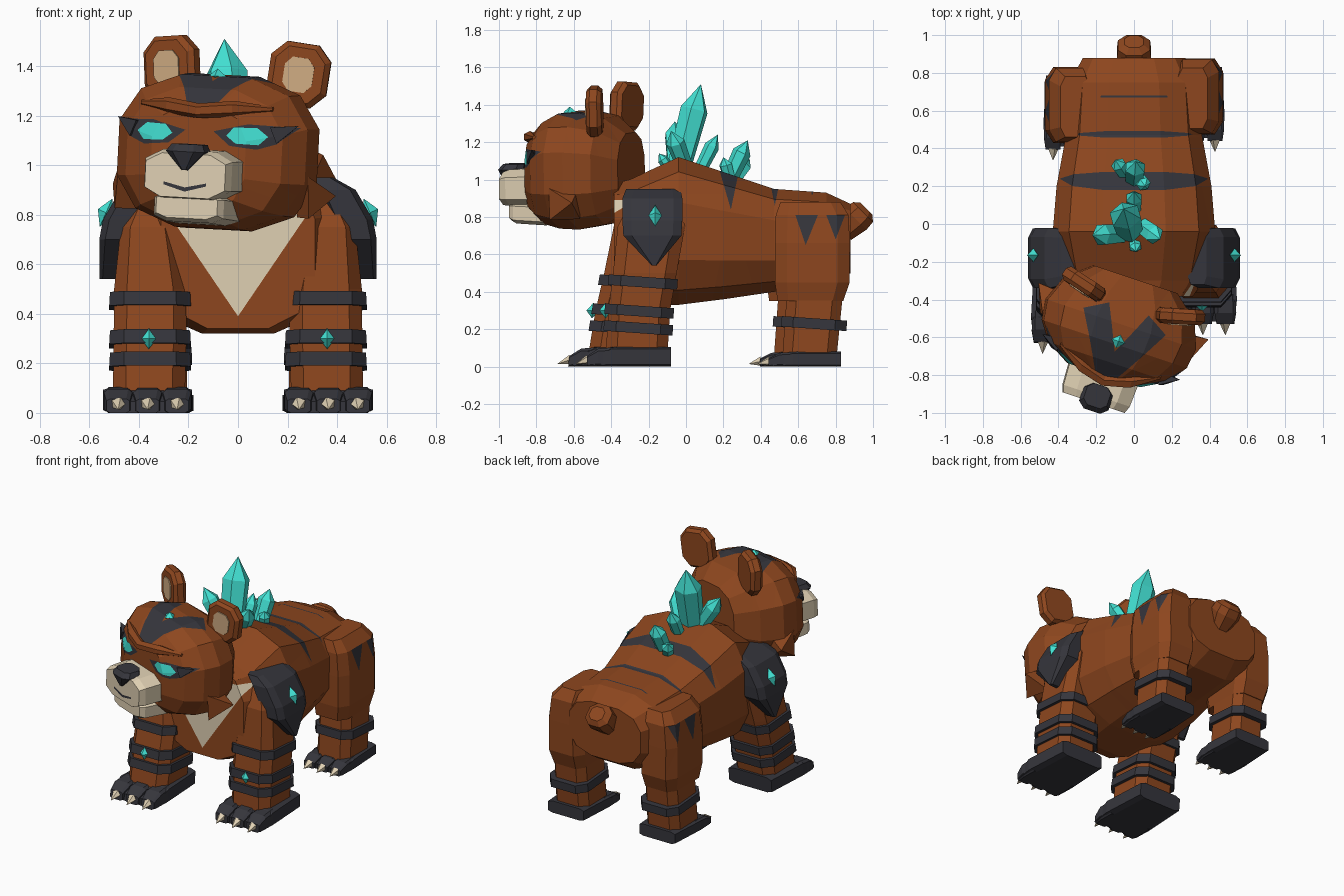
import bpy, bmesh
from math import sin, cos, pi, radians, copysign
from mathutils import Matrix, Vector

cube = bpy.data.objects.get("Cube")
if cube:
    bpy.data.objects.remove(cube, do_unlink=True)


def material(name, r, g, b):
    m = bpy.data.materials.new(name)
    m.use_nodes = True
    m.diffuse_color = (r, g, b, 1)
    m.node_tree.nodes["Principled BSDF"].inputs["Base Color"].default_value = (r, g, b, 1)
    return m


FUR = material("brown_fur", .268, .062, .013)
DARK = material("charcoal", .036, .036, .045)
CREAM = material("cream", .74, .63, .45)
TAN = material("ear_tan", .64, .42, .23)
TEAL = material("teal_crystal", .055, .75, .65)
I = Matrix()


def loft(name, axis, stations, mat, n=8, p=4, M=I):
    """Skin rounded-box rings; station = position, centre pair, half-size pair."""
    angles = [2 * pi * (i + .5) / n for i in range(n)]
    unit = [(copysign(abs(cos(t)) ** (2 / p), cos(t)), copysign(abs(sin(t)) ** (2 / p), sin(t)))
            for t in angles]
    top_u, top_v = max(u for u, v in unit), max(v for u, v in unit)
    bm, rings = bmesh.new(), []
    for pos, ca, cb, ra, rb in stations:
        ring = []
        for u, v in unit:
            a, b = ca + ra * u / top_u, cb + rb * v / top_v
            co = {"x": (pos, a, b), "y": (a, pos, b), "z": (a, b, pos)}[axis]
            ring.append(bm.verts.new(co))
        rings.append(ring)
    for r, s in zip(rings, rings[1:]):
        for i in range(n):
            j = (i + 1) % n
            bm.faces.new((r[i], r[j], s[j], s[i]))
    bm.faces.new(rings[0])
    bm.faces.new(rings[-1])
    bmesh.ops.remove_doubles(bm, verts=bm.verts, dist=.0005)
    bm.transform(M)
    bmesh.ops.recalc_face_normals(bm, faces=bm.faces)
    mesh = bpy.data.meshes.new(name)
    bm.to_mesh(mesh)
    bm.free()
    mesh.materials.append(mat)
    obj = bpy.data.objects.new(name, mesh)
    bpy.context.collection.objects.link(obj)
    return obj


def paint(obj, poly, axis, mat, keep=lambda n: True):
    """Cut a convex outline through the chosen faces and colour what lies inside."""
    mesh = obj.data
    if mat.name not in mesh.materials:
        mesh.materials.append(mat)
    slot = mesh.materials.find(mat.name)
    k = "xyz".index(axis)
    i, j = [q for q in range(3) if q != k]
    bm = bmesh.new()
    bm.from_mesh(mesh)
    edges = list(zip(poly, poly[1:] + poly[:1]))
    for a, b in edges:
        co, no = Vector(), Vector()
        co[i], co[j] = a
        no[i], no[j] = b[1] - a[1], a[0] - b[0]
        faces = [f for f in bm.faces if keep(f.normal)]
        geom = set(faces) | {e for f in faces for e in f.edges} | {v for f in faces for v in f.verts}
        bmesh.ops.bisect_plane(bm, geom=list(geom), dist=.0002, plane_co=co, plane_no=no.normalized())
        bm.normal_update()
    for f in bm.faces:
        c = f.calc_center_median()
        side = [(b[0] - a[0]) * (c[j] - a[1]) - (b[1] - a[1]) * (c[i] - a[0]) for a, b in edges]
        if keep(f.normal) and (min(side) > 0 or max(side) < 0):
            f.material_index = slot
    bmesh.ops.dissolve_limit(bm, angle_limit=.01, verts=bm.verts, edges=bm.edges, delimit={'MATERIAL'})
    bm.to_mesh(mesh)
    bm.free()


def along(a, b):
    d = Vector(b) - Vector(a)
    return Matrix.Translation(a) @ d.to_track_quat('Z', 'Y').to_matrix().to_4x4(), d.length


def spike(name, a, b, r, mat, n=5, M=I):
    T, h = along(a, b)
    return loft(name, "z", [(0, 0, 0, r, r), (h, 0, 0, 0, 0)], mat, n, 2, M @ T)


def crystal(name, a, b, r):
    T, h = along(a, b)
    loft(name, "z", [(0, 0, 0, r * .85, r * .85), (h * .72, 0, 0, r, r), (h, 0, 0, 0, 0)], TEAL, 6, 2, T)


def gem(name, x, y, z, r, h, M=I, lean_in=0):
    turn = (Matrix.Translation((x, y, z)) @ Matrix.Rotation(radians(-lean_in), 4, 'Y')
            @ Matrix.Rotation(pi / 4, 4, 'Z'))
    loft(name, "z", [(-h, 0, 0, 0, 0), (0, 0, 0, r * .7, r * .7), (h, 0, 0, 0, 0)], TEAL, 4, 2, M @ turn)


# Body with chest patch and back stripes
body = loft("body", "y", [(y, 0, (lo + hi) / 2, w, (hi - lo) / 2) for y, w, lo, hi in (
    (-.385, .31, .34, .98), (-.3, .37, .32, 1.0), (-.04, .43, .33, 1.12), (.2, .41, .36, 1.04),
    (.47, .36, .4, .95), (.75, .34, .42, .93), (.88, .27, .5, .87))], FUR, 12, 2.8)
paint(body, [(0, .39), (.34, .89), (-.34, .89)], "y", CREAM, lambda n: n.y < -.2)
for stripe in ([(.135, 1.2), (.315, 1.2), (.24, .84)],
               [(.455, 1.2), (.495, 1.2), (.492, .945), (.475, .86), (.458, .945)],
               [(.669, 1.2), (.682, 1.2), (.68, .92), (.671, .92)]):
    paint(body, stripe, "x", DARK)

# Tail
T, h = along((0, .84, .72), (0, .965, .845))
loft("tail", "z", [(0, 0, 0, .06, .06), (h * .55, 0, 0, .09, .08), (h * .85, 0, 0, .085, .075),
                   (h, 0, 0, .05, .045)], FUR, 8, 2.5, T)

# Back crystals
for a, b, r in (((-.02, -.05, 1.02), (-.055, .08, 1.51), .076), ((-.05, -.05, 1.05), (-.22, -.06, 1.31), .053),
                ((.03, 0, 1.05), (.14, -.08, 1.26), .046), ((0, -.07, 1.03), (.01, -.145, 1.14), .03),
                ((0, .06, 1.02), (0, .17, 1.24), .04), ((0, .22, .98), (.01, .33, 1.21), .05),
                ((-.04, .25, .98), (-.1, .34, 1.11), .036), ((.03, .24, .98), (.06, .2, 1.12), .034)):
    crystal("back_crystal", a, b, r)


# Legs
def foot(pre, cx, back, front, w, tall, M):
    loft(pre + "_paw", "y", [(back, cx, tall / 2, w * .9, tall / 2),
                             (front + .13, cx, tall / 2, w, tall / 2),
                             (front + .015, cx, tall * .22, w * .93, tall * .22)], DARK, 8, 7, M)
    for t in (-1, 0, 1):
        x = cx + t * w * .66
        loft(pre + "_toe", "y", [(front + .16, x, tall / 2, w * .3, tall / 2),
                                 (front + .06, x, tall * .46, w * .32, tall * .46),
                                 (front, x, tall * .27, w * .26, tall * .27)], DARK, 8, 5, M)
        spike(pre + "_claw", (x, front + .008, tall * .36), (x, front - .06, .014), .026, CREAM, 5, M)


def band(name, z, cx, cy, rx, ry, M):
    tilt = Matrix.Translation((cx, cy, z)) @ Matrix.Rotation(radians(-4), 4, 'X')
    loft(name, "z", [(-.028, 0, 0, rx, ry), (.028, 0, 0, rx * .98, ry)], DARK, 8, 4, M @ tilt)


for label, s in (("left", 1), ("right", -1)):
    mirror = Matrix.Diagonal((s, 1, 1, 1))
    # Front leg leans further forward on one side
    step = 0 if s > 0 else -.1
    lean = Matrix(((1, 0, 0, 0), (0, 1, -step / .95, step), (0, 0, 1, 0), (0, 0, 0, 1))) @ mirror
    pre = label + "_front"
    loft(pre + "_leg", "z", [(.05, .36, -.265, .145, .165), (.3, .355, -.25, .147, .165),
                             (.5, .355, -.22, .145, .17), (.75, .365, -.185, .108, .18),
                             (.9, .32, -.17, .08, .12)], FUR, 8, 4, lean)
    for z, y in ((.207, -.255), (.297, -.25), (.452, -.23)):
        band(pre + "_band", z, .355, y, .165, .185, lean)
    gem(pre + "_gem", .36, -.43, .3, .034, .042, lean)
    foot(pre, .365, -.08, -.53, .18, .105, lean)
    # Shoulder shield
    loft(label + "_shoulder_plate", "z", [
        (.54, .515, -.17, .045, .012), (.7, .48, -.18, .08, .155), (.78, .46, -.18, .085, .16),
        (.9, .4, -.18, .075, .16), (.95, .335, -.175, .05, .145)], DARK, 8, 5, mirror)
    gem(label + "_shoulder_gem", .533, -.165, .808, .036, .062, mirror, 24)
    # Hind leg
    hind = Matrix.Translation((0, 0 if s > 0 else -.045, 0)) @ mirror
    pre = label + "_hind"
    thigh = loft(pre + "_thigh", "z", [(.35, .33, .665, .12, .175), (.45, .335, .675, .135, .2),
                                       (.66, .34, .675, .13, .2), (.81, .335, .675, .115, .195),
                                       (.88, .31, .665, .08, .16)], FUR, 8, 4.5)
    for tri in ([(.585, .81), (.705, .81), (.64, .65)], [(.75, .81), (.85, .81), (.8, .68)]):
        paint(thigh, tri, "x", DARK, lambda n: n.x > .2)
    thigh.data.transform(hind)
    if s < 0:
        thigh.data.flip_normals()
    loft(pre + "_shin", "z", [(.05, .33, .66, .125, .145), (.4, .33, .69, .12, .15)], FUR, 8, 4, hind)
    band(pre + "_band", .23, .33, .685, .145, .175, hind)
    foot(pre, .33, .83, .44, .15, .08, hind)

# Head, turned and slightly rolled
HEAD = (Matrix.Translation((-.07, -.53, 1.05)) @ Matrix.Rotation(radians(-18.4), 4, 'Z')
        @ Matrix.Rotation(radians(3), 4, 'Y') @ Matrix.Translation((0, 0, -1.05)))
head = loft("head", "y", [(y, 0, (lo + hi) / 2, w, (hi - lo) / 2) for y, w, lo, hi in (
    (.25, .23, .83, 1.25), (.14, .36, .765, 1.335), (0, .415, .74, 1.365), (-.11, .4, .745, 1.36),
    (-.21, .33, .77, 1.31), (-.285, .2, .82, 1.24))], FUR, 12, 2.6)
for s in (1, -1):
    socket = [(.06, 1.14), (.13, 1.085), (.24, 1.075), (.31, 1.1), (.38, 1.17), (.2, 1.175)]
    eye = [(.115, 1.125), (.155, 1.095), (.245, 1.093), (.278, 1.128), (.235, 1.162), (.145, 1.16)]
    stripe = [(0, -.34), (.06, -.28), (.23, .02), (.11, .09), (0, -.15)]
    for shape, axis, mat, keep in ((socket, "y", DARK, lambda n: n.y < -.1),
                                   (eye, "y", TEAL, lambda n: n.y < -.1),
                                   (stripe, "z", DARK, lambda n: n.z > .12)):
        paint(head, [(s * a, b) for a, b in shape], axis, mat, keep)
    # Ears, cheek tufts and eye wings
    E = (HEAD @ Matrix.Translation((s * .27, .138, 1.38)) @ Matrix.Rotation(radians(s * 15), 4, 'Z')
         @ Matrix.Rotation(radians(s * 6), 4, 'Y'))
    loft("ear", "y", [(-.04, 0, 0, .1, .11), (-.02, 0, 0, .122, .128), (.02, 0, 0, .122, .128),
                      (.042, 0, 0, .105, .11)], FUR, 8, 2.8, E)
    loft("inner_ear", "y", [(-.046, 0, 0, .06, .07), (-.039, 0, 0, .06, .07)], TAN, 8, 2.8, E)
    spike("cheek_tuft", (s * .36, -.01, .89), (s * .475, .07, .9), .085, FUR, 4, HEAD)
    spike("eye_wing", (s * .29, -.205, 1.135), (s * .385, -.18, 1.178), .035, DARK, 4, HEAD)
head.data.transform(HEAD)

# Brow ridge
loft("brow", "x", [(-.28, -.2, 1.24, .01, .01), (-.14, -.27, 1.235, .035, .032), (0, -.31, 1.22, .03, .03),
                   (.14, -.27, 1.235, .035, .032), (.28, -.2, 1.24, .01, .01)], FUR, 6, 2, HEAD)
gem("forehead_gem", 0, -.09, 1.36, .038, .03, HEAD)

# Muzzle, mouth line, jaw and nose
muzzle = loft("muzzle", "y", [(-.2, 0, .965, .195, .1), (-.4, 0, .962, .185, .097),
                              (-.44, 0, .957, .17, .088)], CREAM, 8, 3.5)
for s in (1, -1):
    paint(muzzle, [(0, .893), (0, .91), (s * .09, .93), (s * .09, .918)], "y", DARK, lambda n: n.y < -.5)
muzzle.data.transform(HEAD)
loft("lower_jaw", "y", [(-.2, 0, .82, .16, .06), (-.37, 0, .828, .148, .058),
                        (-.4, 0, .833, .13, .048)], CREAM, 8, 4, HEAD)
loft("nose", "z", [(.98, 0, -.445, .012, .015), (1.055, 0, -.415, .082, .07),
                   (1.085, 0, -.4, .065, .06)], DARK, 8, 3, HEAD)
